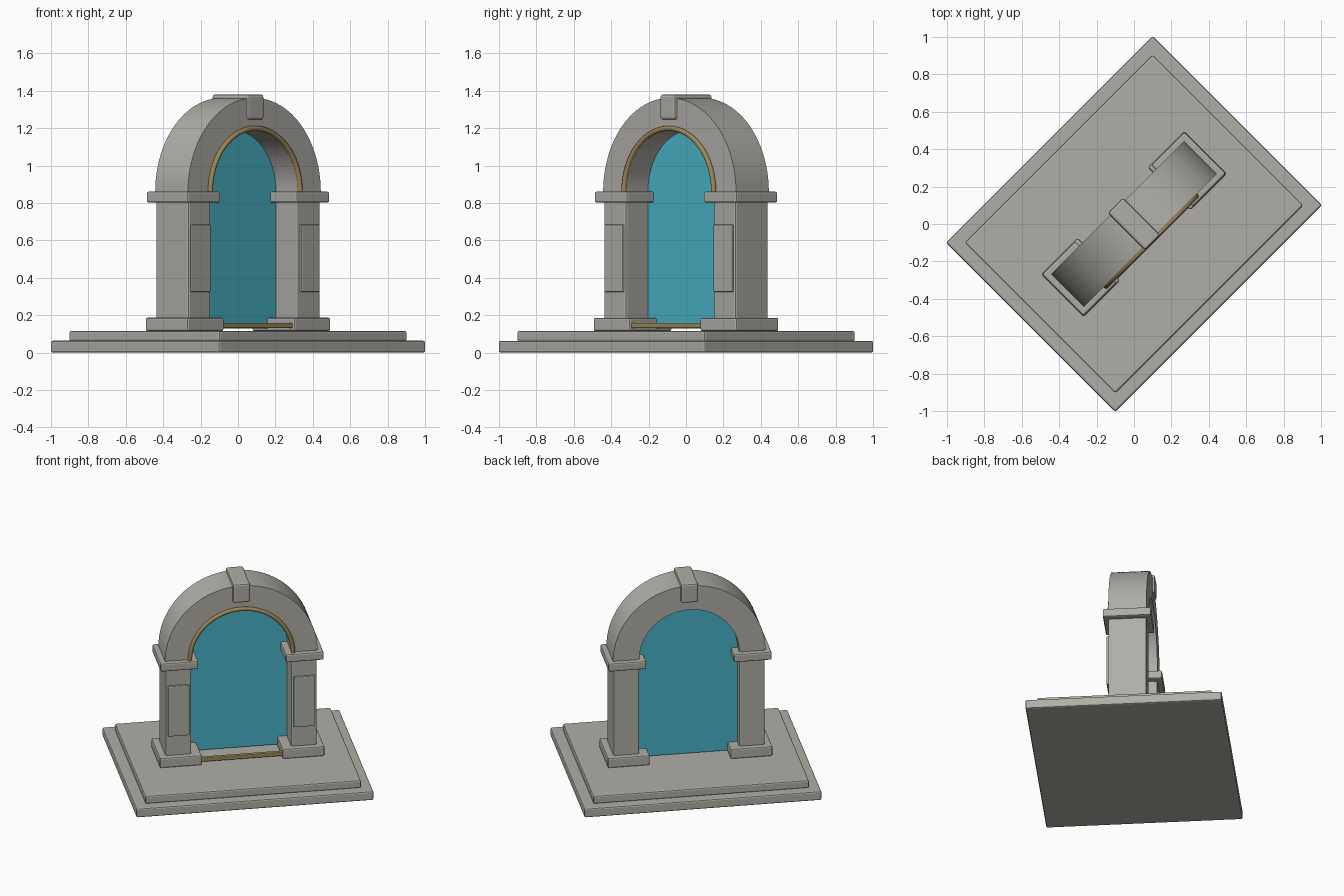
import bpy, bmesh, math
from mathutils import Matrix, Vector

if "Cube" in bpy.data.objects:
    bpy.data.objects.remove(bpy.data.objects["Cube"])

TURN = Matrix.Rotation(math.radians(45), 4, 'Z')   # whole gateway stands diagonally
SPRING = 0.86                                      # height where the arch begins


def material(name, rgb):
    m = bpy.data.materials.new(name)
    m.diffuse_color = (*rgb, 1)
    m.use_nodes = True
    m.node_tree.nodes["Principled BSDF"].inputs["Base Color"].default_value = m.diffuse_color
    return m


STONE = material("warm grey stone", (0.43, 0.42, 0.385))
GOLD = material("old gold", (0.34, 0.245, 0.095))
TEAL = material("teal glow", (0.065, 0.45, 0.58))


def finish(name, bm, mat, bevel=0.0, smooth=None):
    bmesh.ops.recalc_face_normals(bm, faces=bm.faces)
    bm.transform(TURN)
    me = bpy.data.meshes.new(name)
    bm.to_mesh(me)
    bm.free()
    me.materials.append(mat)
    ob = bpy.data.objects.new(name, me)
    bpy.context.collection.objects.link(ob)
    if bevel:
        mod = ob.modifiers.new("soft_edges", 'BEVEL')
        mod.width, mod.segments = bevel, 2
    if smooth:
        bpy.ops.object.select_all(action='DESELECT')
        ob.select_set(True)
        bpy.context.view_layer.objects.active = ob
        bpy.ops.object.shade_smooth_by_angle(angle=math.radians(smooth))
    return ob


def box(name, x, y, z, mat=STONE, bevel=0.01):
    """Box from (min, max) ranges on each axis."""
    bm = bmesh.new()
    bmesh.ops.create_cube(bm, size=1)
    for v in bm.verts:
        v.co = Vector([(r[0] + r[1]) / 2 + c * (r[1] - r[0])
                       for c, r in zip(v.co, (x, y, z))])
    return finish(name, bm, mat, bevel)


def arc(radius, n=48):
    return [(radius * math.cos(math.pi * i / n), SPRING + radius * math.sin(math.pi * i / n))
            for i in range(n + 1)]


# stepped base
box("lower_step", (-0.781, 0.781), (-0.639, 0.639), (0, 0.064))
box("upper_step", (-0.71, 0.71), (-0.569, 0.569), (0.06, 0.117))

# two pillars with plinth, capital and raised front panel
for side, s in (("left", -1), ("right", 1)):
    def span(a, b):
        return tuple(sorted((s * a, s * b)))
    box(side + "_plinth", span(0.266, 0.542), (-0.161, 0.161), (0.115, 0.187))
    box(side + "_pillar", span(0.329, 0.498), (-0.124, 0.124), (0.15, 0.83))
    box(side + "_capital", span(0.288, 0.538), (-0.157, 0.157), (0.802, 0.861))
    box(side + "_panel", span(0.343, 0.484), (-0.137, -0.11), (0.325, 0.685), bevel=0.006)

# stone arch: strip between two arcs, extruded through its depth
bm = bmesh.new()
outer, inner = arc(0.502), arc(0.33)
rings = []
for (xo, zo), (xi, zi) in zip(outer, inner):
    rings.append([bm.verts.new(p) for p in ((xo, -0.124, zo), (xo, 0.124, zo),
                                            (xi, 0.124, zi), (xi, -0.124, zi))])
for a, b in zip(rings, rings[1:]):
    for k in range(4):
        bm.faces.new((a[k], a[(k + 1) % 4], b[(k + 1) % 4], b[k]))
bm.faces.new(rings[0])
bm.faces.new(rings[-1])
finish("arch", bm, STONE, smooth=30)

# keystone over the crown
box("keystone", (-0.057, 0.057), (-0.141, 0.141), (1.246, 1.38), bevel=0.012)

# glowing sheet filling the opening
bm = bmesh.new()
outline = [(-0.33, 0.13), (0.33, 0.13)] + arc(0.33)
face = bm.faces.new([bm.verts.new((x, 0.042, z)) for x, z in outline])
new = bmesh.ops.extrude_face_region(bm, geom=[face])["geom"]
bmesh.ops.translate(bm, vec=(0, 0.008, 0), verts=[v for v in new if isinstance(v, bmesh.types.BMVert)])
finish("portal_sheet", bm, TEAL)

# gold half-ring around the front of the opening
bm = bmesh.new()
rings = []
for i in range(49):
    a = math.pi * i / 48
    ring = []
    for k in range(10):
        t = math.tau * k / 10
        r = 0.339 + 0.014 * math.cos(t)
        ring.append(bm.verts.new((r * math.cos(a), -0.13 + 0.014 * math.sin(t),
                                  SPRING + r * math.sin(a))))
    rings.append(ring)
for a, b in zip(rings, rings[1:]):
    for k in range(10):
        bm.faces.new((a[k], a[(k + 1) % 10], b[(k + 1) % 10], b[k]))
bm.faces.new(rings[0])
bm.faces.new(rings[-1])
finish("arch_trim", bm, GOLD, smooth=50)

# gold threshold bar between the plinths
box("threshold_bar", (-0.294, 0.294), (-0.145, -0.117), (0.131, 0.16), GOLD, bevel=0.006)
